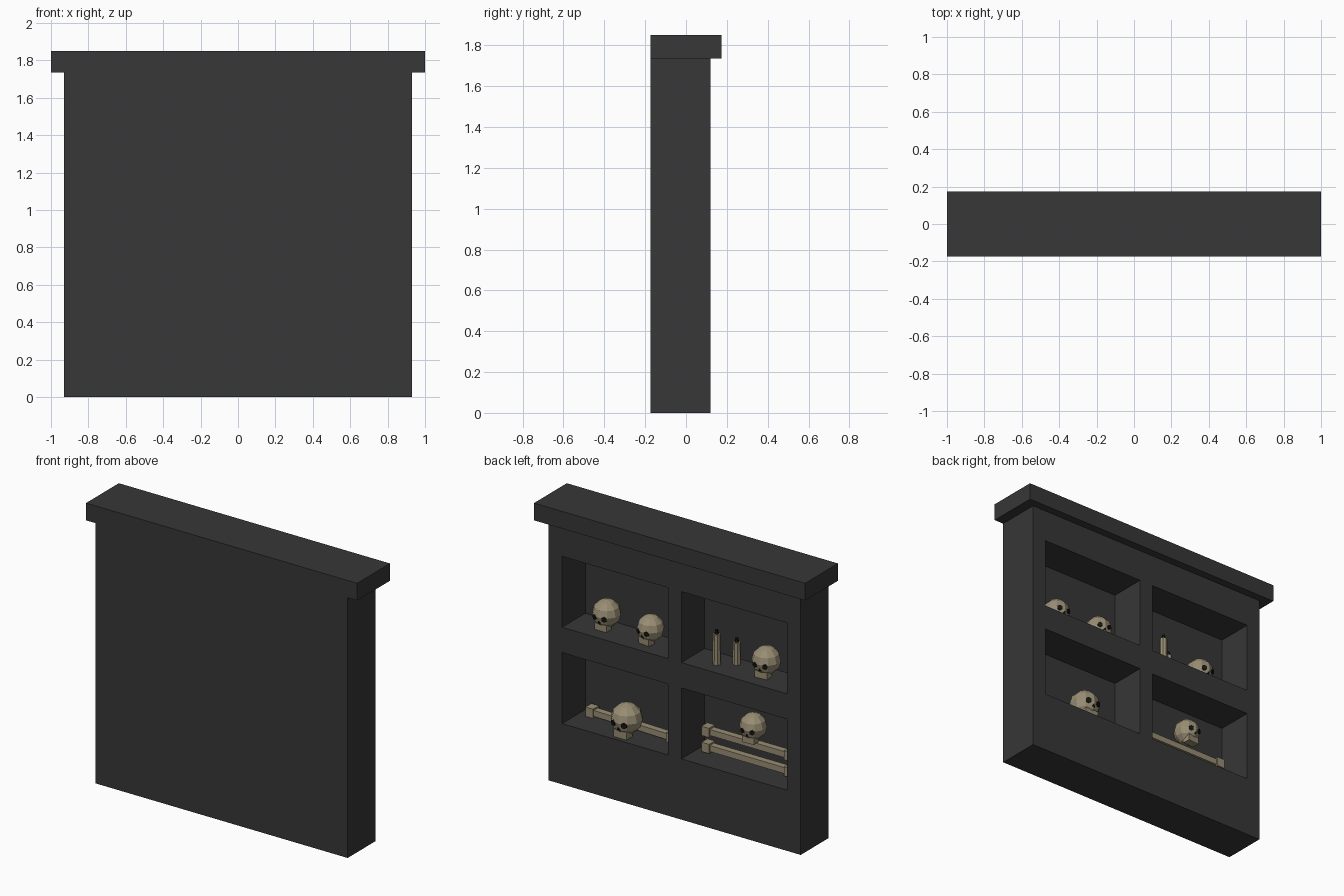
import bpy, bmesh, math
from mathutils import Matrix, Vector

if "Cube" in bpy.data.objects:
    bpy.data.objects.remove(bpy.data.objects["Cube"])


def material(name, rgb):
    m = bpy.data.materials.new(name)
    m.diffuse_color = (*rgb, 1)
    m.use_nodes = True
    m.node_tree.nodes["Principled BSDF"].inputs["Base Color"].default_value = m.diffuse_color
    return m


STONE = material("dark stone", (0.038, 0.038, 0.038))
BONE = material("old bone", (0.32, 0.27, 0.175))
BLACK = material("soot black", (0.008, 0.008, 0.008))


def finish(name, bm, mats, matrix=Matrix()):
    me = bpy.data.meshes.new(name)
    bm.to_mesh(me)
    bm.free()
    ob = bpy.data.objects.new(name, me)
    bpy.context.collection.objects.link(ob)
    ob.matrix_world = matrix
    for m in mats:
        me.materials.append(m)
    return ob


def add_box(bm, lo, hi):
    lo, hi = Vector(lo), Vector(hi)
    size = Matrix.Diagonal((*(hi - lo), 1))
    bmesh.ops.create_cube(bm, size=1, matrix=Matrix.Translation((lo + hi) / 2) @ size)


def add_cone(bm, r1, r2, depth, sides, matrix, mat=0):
    old = set(bm.faces)
    bmesh.ops.create_cone(bm, cap_ends=True, segments=sides, radius1=r1, radius2=r2,
                          depth=depth, matrix=matrix)
    for f in set(bm.faces) - old:
        f.material_index = mat


# Wall with four niches cut into its back
bm = bmesh.new()
add_box(bm, (-0.93, -0.173, 0), (0.93, 0.12, 1.735))
wall = finish("wall", bm, [STONE])
bm = bmesh.new()
for x in (-0.83, 0.05):
    for z in (0.405, 1.047):
        add_box(bm, (x, -0.126, z), (x + 0.78, 0.3, z + 0.473))
cutter = finish("niche_cutter", bm, [STONE])
cutter.hide_render = True
cut = wall.modifiers.new("niches", 'BOOLEAN')
cut.object, cut.operation, cut.solver = cutter, 'DIFFERENCE', 'EXACT'
bpy.context.view_layer.objects.active = wall
bpy.ops.object.modifier_apply(modifier=cut.name)
bpy.data.objects.remove(cutter)

# Overhanging cap
bm = bmesh.new()
add_box(bm, (-1, -0.173, 1.735), (1, 0.173, 1.85))
finish("cap", bm, [STONE])


# Skull: faceted cranium, jaw block, eye sockets and nose
def skull(name, x, y, z, r, turn=0):
    bm = bmesh.new()
    bmesh.ops.create_uvsphere(bm, u_segments=10, v_segments=6, radius=1,
                              matrix=Matrix.Translation((0, 0, 1.08)))
    add_box(bm, (-0.48, 0.1, 0), (0.48, 0.72, 0.5))
    for az, el, size, sides in ((-25, -6, 0.2, 6), (25, -6, 0.2, 6), (0, -24, 0.14, 3)):
        a, e = math.radians(az), math.radians(el)
        d = Vector((math.sin(a) * math.cos(e), math.cos(a) * math.cos(e), math.sin(e)))
        turn_to = d.to_track_quat('Z', 'Y').to_matrix().to_4x4()
        add_cone(bm, size, size, 0.3, sides,
                 Matrix.Translation(Vector((0, 0, 1.08)) + d * 0.85) @ turn_to, 1)
    finish(name, bm, [BONE, BLACK], Matrix.Translation((x, y, z))
           @ Matrix.Rotation(math.radians(turn), 4, 'Z') @ Matrix.Scale(r, 4))


skull("upper_left_skull", 0.61, -0.035, 1.047, 0.09)
skull("upper_middle_skull", 0.275, -0.02, 1.047, 0.086, -8)
skull("upper_right_skull", -0.568, -0.035, 1.047, 0.091, 5)
skull("lower_left_skull", 0.423, 0.02, 0.405, 0.1)
skull("lower_right_skull", -0.468, -0.04, 0.583, 0.086, 5)


# Long bone: square shaft with a knob at each end
def long_bone(name, x, y, z, turn=0):
    bm = bmesh.new()
    add_box(bm, (-0.3, -0.022, -0.02), (0.3, 0.022, 0.02))
    for s in (-0.305, 0.305):
        add_box(bm, (s - 0.028, -0.031, -0.031), (s + 0.028, 0.031, 0.031))
    finish(name, bm, [BONE],
           Matrix.Translation((x, y, z)) @ Matrix.Rotation(math.radians(turn), 4, 'Z'))


long_bone("lower_left_bone", 0.44, -0.065, 0.437, -2)
long_bone("bottom_bone", -0.43, -0.055, 0.443)
long_bone("top_bone", -0.43, -0.055, 0.55)


# Candle: tapered wax with a dark wick
def candle(name, x, y, h):
    bm = bmesh.new()
    add_cone(bm, 0.027, 0.024, h, 8, Matrix.Translation((0, 0, h / 2)))
    add_cone(bm, 0.014, 0.01, 0.03, 6, Matrix.Translation((0, 0, h + 0.013)), 1)
    finish(name, bm, [BONE, BLACK], Matrix.Translation((x, y, 1.047)))


candle("tall_candle", -0.234, 0.01, 0.2)
candle("short_candle", -0.333, -0.06, 0.145)
